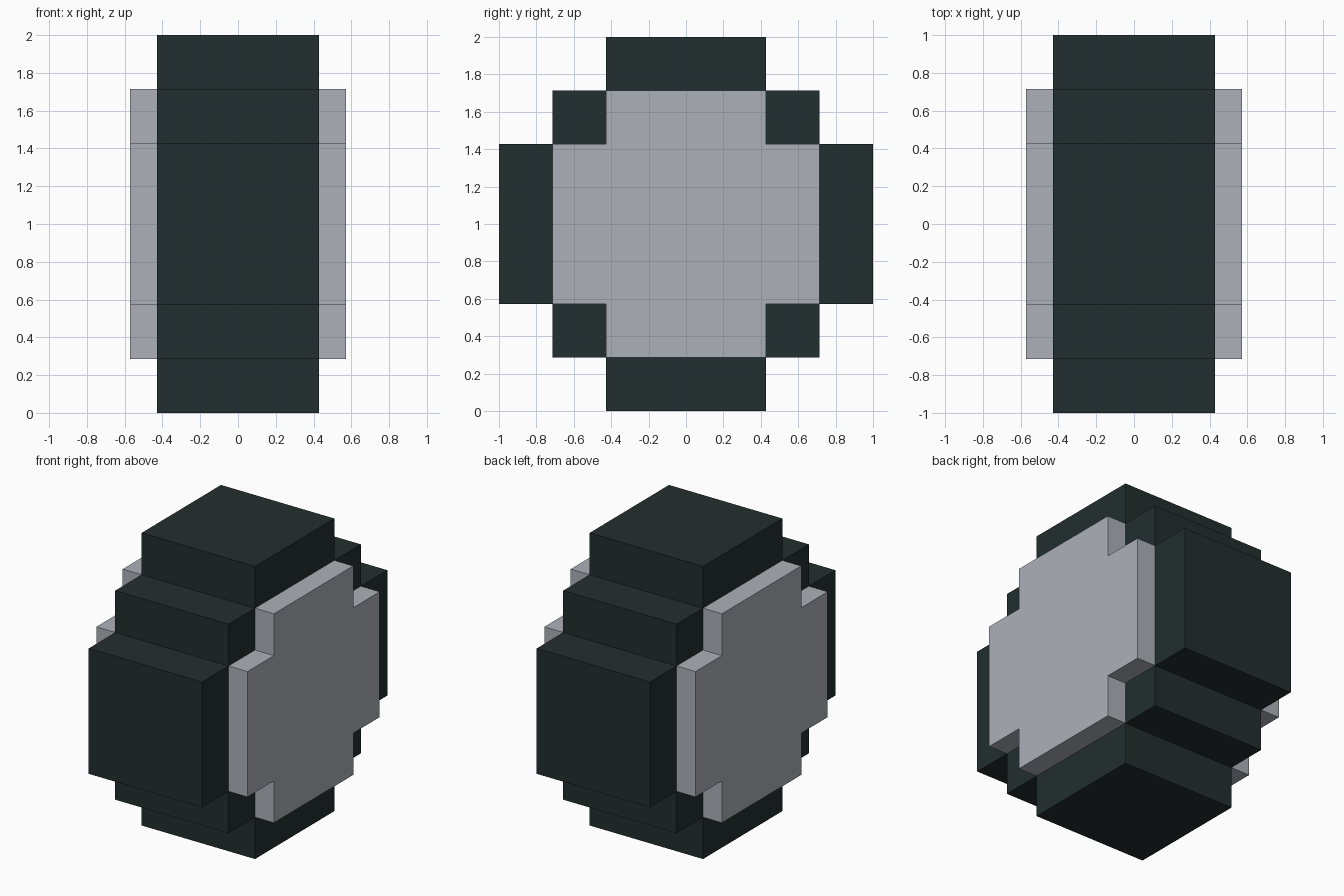
import bpy
import bmesh

if "Cube" in bpy.data.objects:
    bpy.data.objects.remove(bpy.data.objects["Cube"], do_unlink=True)

U = 2 / 14  # block unit: the wheel is 14 blocks tall


def make_material(name, rgb):
    mat = bpy.data.materials.new(name)
    mat.use_nodes = True
    color = (*rgb, 1.0)
    mat.diffuse_color = color
    bsdf = mat.node_tree.nodes["Principled BSDF"]
    bsdf.inputs["Base Color"].default_value = color
    bsdf.inputs["Roughness"].default_value = 0.8
    return mat


def stepped_disc(name, quadrant, half_width, mat):
    """Mirror a stepped quarter outline (y, z in blocks) and extrude it along x."""
    upper = quadrant + [(-y, z) for y, z in reversed(quadrant)]
    outline = upper + [(-y, -z) for y, z in upper]
    bm = bmesh.new()
    verts = [bm.verts.new((-half_width * U, y * U, 1 + z * U)) for y, z in outline]
    face = bm.faces.new(verts)
    result = bmesh.ops.extrude_face_region(bm, geom=[face], use_keep_orig=True)
    moved = [g for g in result["geom"] if isinstance(g, bmesh.types.BMVert)]
    bmesh.ops.translate(bm, vec=(2 * half_width * U, 0, 0), verts=moved)
    bmesh.ops.recalc_face_normals(bm, faces=bm.faces[:])
    mesh = bpy.data.meshes.new(name)
    bm.to_mesh(mesh)
    bm.free()
    mesh.materials.append(mat)
    obj = bpy.data.objects.new(name, mesh)
    bpy.context.collection.objects.link(obj)
    return obj


rubber = make_material("dark rubber", (0.0168, 0.0273, 0.0273))
metal = make_material("light grey metal", (0.413, 0.434, 0.474))

# Blocky tyre
stepped_disc("tyre", [(7, 3), (5, 3), (5, 5), (3, 5), (3, 7)], 3, rubber)

# Hub running through the tyre and standing out on both sides
stepped_disc("hub", [(5, 3), (3, 3), (3, 5)], 4, metal)
